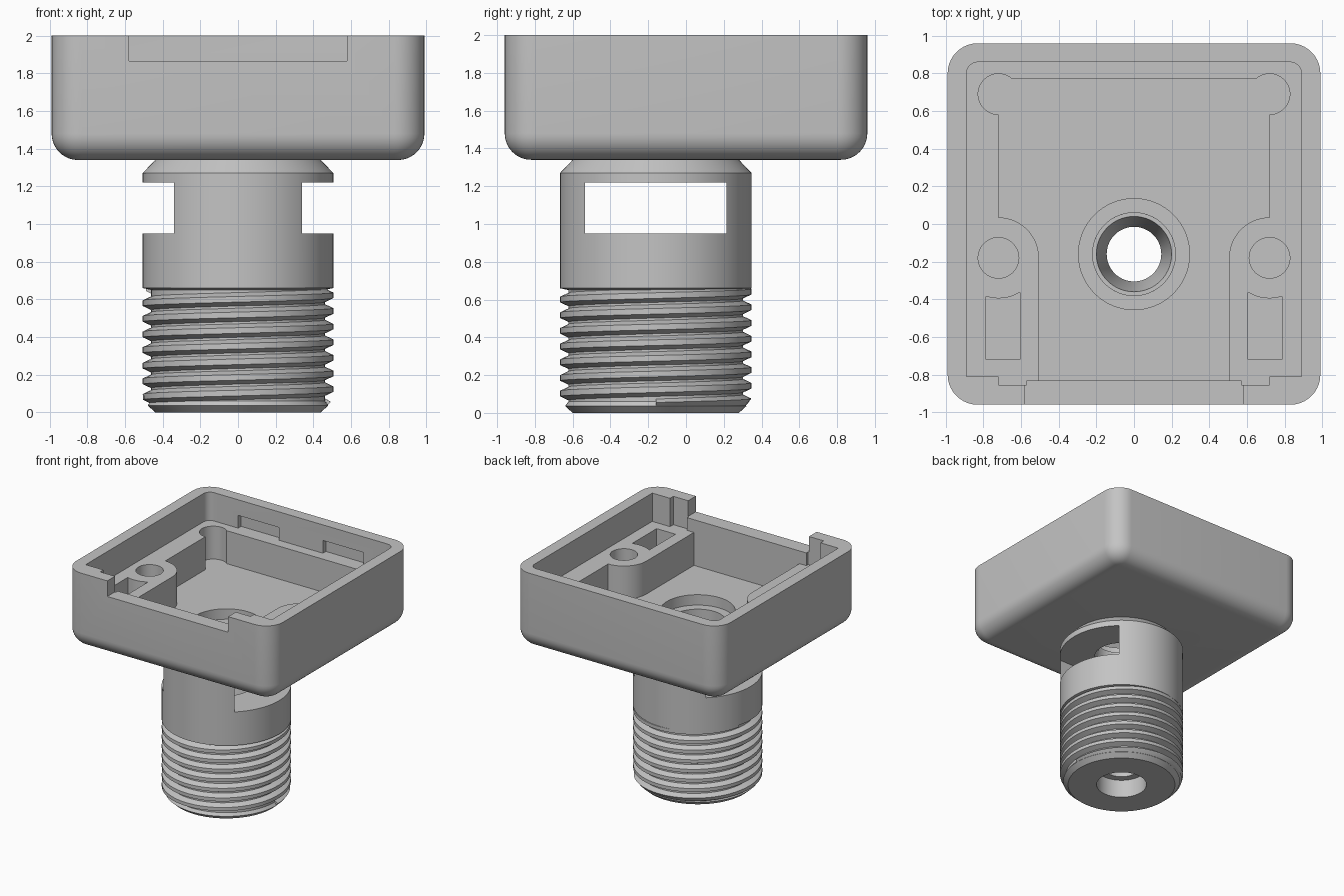
import bpy, bmesh
from math import pi, sin, cos, radians

old = bpy.data.objects.get("Cube")
if old:
    bpy.data.objects.remove(old, do_unlink=True)

grey = bpy.data.materials.new("plain grey")
grey.use_nodes = True
COLOUR = (0.55, 0.55, 0.55, 1)
grey.diffuse_color = COLOUR
grey.node_tree.nodes["Principled BSDF"].inputs["Base Color"].default_value = COLOUR

STEM_Y = -0.16
TOP = 2.1      # cutters run past the rim


def make(name, bm):
    bmesh.ops.recalc_face_normals(bm, faces=bm.faces[:])
    mesh = bpy.data.meshes.new(name)
    bm.to_mesh(mesh)
    bm.free()
    ob = bpy.data.objects.new(name, mesh)
    bpy.context.collection.objects.link(ob)
    mesh.materials.append(grey)
    return ob


def arc(cx, cy, r, a0, a1, n=12):
    steps = [radians(a0 + (a1 - a0) * i / n) for i in range(n + 1)]
    return [(cx + r * cos(a), cy + r * sin(a)) for a in steps]


def mirrored(pts):
    return [(-x, y) for x, y in pts]


def prism(name, outline, z0, z1):
    bm = bmesh.new()
    low = [bm.verts.new((x, y, z0)) for x, y in outline]
    high = [bm.verts.new((x, y, z1)) for x, y in outline]
    bm.faces.new(low)
    bm.faces.new(high)
    n = len(outline)
    for i in range(n):
        j = (i + 1) % n
        bm.faces.new((low[i], low[j], high[j], high[i]))
    return make(name, bm)


def rect(x0, x1, y0, y1):
    return [(x0, y0), (x1, y0), (x1, y1), (x0, y1)]


def disc(cx, cy, r, n=48):
    return arc(cx, cy, r, 0, 360, n)[:-1]


def cut(target, outline, z0, z1):
    cutter = prism("cutter", outline, z0, z1)
    cutter.hide_render = True
    mod = target.modifiers.new("cut", "BOOLEAN")
    mod.operation, mod.solver, mod.object = "DIFFERENCE", "EXACT", cutter
    bpy.context.view_layer.objects.active = target
    bpy.ops.object.modifier_apply(modifier=mod.name)
    bpy.data.objects.remove(cutter, do_unlink=True)


def smooth(ob, angle=30):
    bpy.ops.object.select_all(action="DESELECT")
    ob.select_set(True)
    bpy.context.view_layer.objects.active = ob
    bpy.ops.object.shade_smooth_by_angle(angle=radians(angle))


# Tray shell: rounded upright corners and rounded underside
bm = bmesh.new()
bmesh.ops.create_cube(bm, size=1)
for v in bm.verts:
    v.co = (v.co.x * 1.98, v.co.y * 1.92, 1.67 + v.co.z * 0.66)
upright = [e for e in bm.edges if abs(e.verts[0].co.z - e.verts[1].co.z) > 0.1]
bmesh.ops.bevel(bm, geom=upright, offset=0.16, segments=10, profile=0.5, affect="EDGES")
under = [e for e in bm.edges if all(v.co.z < 1.35 for v in e.verts)]
bmesh.ops.bevel(bm, geom=under, offset=0.14, segments=10, profile=0.5, affect="EDGES")
tray = make("tray", bm)

# Shallow recess down to the ledge
LEDGE, FLOOR = 1.755, 1.47
corner = arc(0.83, 0.80, 0.06, 0, 90, 6)
cut(tray, [(-0.89, -0.81), (0.89, -0.81)] + corner + mirrored(corner)[::-1], LEDGE, TOP)

# Deep cavity running around the two screw bosses
half = [(0.505, -0.83)] + arc(0.72, -0.18, 0.215, 180, 90) + [(0.72, 0.77)]
cut(tray, half + mirrored(half)[::-1], FLOOR, TOP)

# Front opening and thinned wall beside it
cut(tray, rect(-0.578, 0.578, -1.1, -0.83), 1.865, TOP)
cut(tray, rect(-0.578, 0.578, -0.83, -0.79), LEDGE, TOP)

for s in (-1, 1):
    cut(tray, rect(*sorted((s * 0.57, s * 0.72)), -0.855, -0.79), LEDGE, TOP)
    # Corner reliefs, screw holes and rectangular pockets
    cut(tray, disc(s * 0.72, 0.69, 0.108), FLOOR, TOP)
    cut(tray, disc(s * 0.72, -0.18, 0.108), FLOOR, TOP)
    pocket = [(0.605, -0.72), (0.785, -0.72)] + arc(0.72, -0.18, 0.215, 288, 238, 8)
    pocket = [(min(max(x, 0.605), 0.785), y) for x, y in pocket]
    cut(tray, pocket if s > 0 else mirrored(pocket), 1.6, TOP)
    # Catch slots in the back wall
    cut(tray, rect(*sorted((s * 0.21, s * 0.6)), 0.8, 0.9), LEDGE, 1.865)

# Counterbore and passage into the stem
cut(tray, disc(0, STEM_Y, 0.295, 64), 1.38, TOP)
cut(tray, disc(0, STEM_Y, 0.22, 64), 1.2, TOP)
smooth(tray)

# Hollow stem, turned from one closed profile
R, ROOT = 0.507, 0.462
profile = [(0.44, 0), (0.48, 0.036), (ROOT, 0.06), (ROOT, 0.65), (R, 0.66), (R, 1.27),
           (0.44, 1.34), (0.22, 1.34), (0.22, 1.0), (0.2, 0.95), (0.145, 0.7),
           (0.145, 0.16), (0.205, 0.16), (0.205, 0)]
SIDES = 72
bm = bmesh.new()
rings = []
for i in range(SIDES):
    a = 2 * pi * i / SIDES
    rings.append([bm.verts.new((r * cos(a), STEM_Y + r * sin(a), z)) for r, z in profile])
for i in range(SIDES):
    a, b = rings[i], rings[(i + 1) % SIDES]
    for k in range(len(profile)):
        m = (k + 1) % len(profile)
        bm.faces.new((a[k], b[k], b[m], a[m]))
stem = make("stem", bm)

# Wide slot straight through the stem
cut(stem, rect(-0.7, 0.7, STEM_Y - 0.375, STEM_Y + 0.375), 0.95, 1.22)
smooth(stem)

# Right-handed screw thread
PITCH = 0.083
ridge = [(ROOT - 0.02, -0.045), (R - 0.001, -0.015), (R - 0.001, 0.015), (ROOT - 0.02, 0.045)]
bm = bmesh.new()
previous = None
steps = int(0.62 / PITCH * SIDES)
for i in range(steps + 1):
    a = 2 * pi * i / SIDES
    section = []
    for r, dz in ridge:
        z = max(0.04 + PITCH * i / SIDES + dz, 0.01)
        r = min(r, 0.438 + z)
        section.append(bm.verts.new((r * cos(a), STEM_Y + r * sin(a), z)))
    if previous:
        for k in range(4):
            m = (k + 1) % 4
            bm.faces.new((previous[k], section[k], section[m], previous[m]))
    if i in (0, steps):
        bm.faces.new(section)
    previous = section
thread = make("thread", bm)
smooth(thread, 25)
